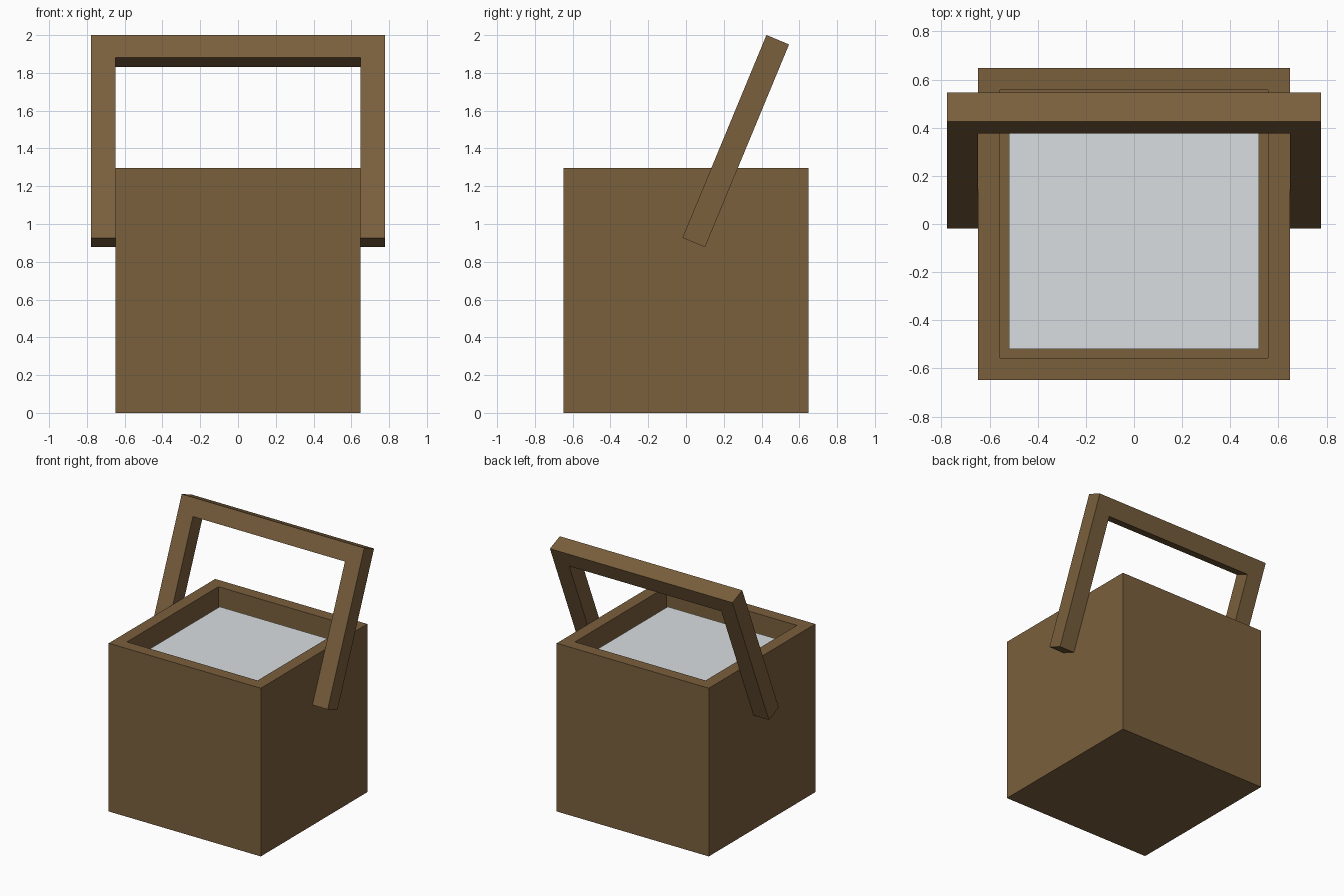
import bpy, bmesh
from math import radians
from mathutils import Matrix, Vector

cube = bpy.data.objects.get("Cube")
if cube:
    bpy.data.objects.remove(cube, do_unlink=True)

U = 0.1296            # wall and handle thickness
HALF = 5 * U          # half width of the bucket
HEIGHT = 10 * U


def make_material(name, color):
    mat = bpy.data.materials.new(name)
    mat.use_nodes = True
    mat.diffuse_color = color
    mat.node_tree.nodes["Principled BSDF"].inputs["Base Color"].default_value = color
    return mat


def make_object(name, bm, mat):
    bmesh.ops.recalc_face_normals(bm, faces=bm.faces)
    mesh = bpy.data.meshes.new(name)
    bm.to_mesh(mesh)
    bm.free()
    mesh.materials.append(mat)
    obj = bpy.data.objects.new(name, mesh)
    bpy.context.collection.objects.link(obj)
    return obj


wood = make_material("brown wood", (0.195, 0.115, 0.047, 1))
pale = make_material("pale grey filling", (0.69, 0.73, 0.75, 1))

# Bucket: a cube with its top inset and pushed down into a cavity
bm = bmesh.new()
bmesh.ops.create_cube(bm, size=HEIGHT, matrix=Matrix.Translation((0, 0, HEIGHT / 2)))
top = max(bm.faces, key=lambda f: f.calc_center_median().z)
bmesh.ops.inset_region(bm, faces=[top], thickness=U)
inner = bmesh.ops.extrude_discrete_faces(bm, faces=[top])["faces"][0]
bmesh.ops.translate(bm, verts=inner.verts, vec=(0, 0, U - HEIGHT))
make_object("bucket", bm, wood)

# Filling: flat surface one wall thickness below the rim
bm = bmesh.new()
bmesh.ops.create_grid(bm, x_segments=1, y_segments=1, size=HALF - U,
                      matrix=Matrix.Translation((0, 0, HEIGHT - U)))
make_object("filling", bm, pale)

# Handle: U-shaped outline extruded to a square bar, tilted back
LENGTH = 1.162
outer, inside = HALF + U, HALF
outline = [(-outer, 0), (-outer, LENGTH), (outer, LENGTH), (outer, 0),
           (inside, 0), (inside, LENGTH - U), (-inside, LENGTH - U), (-inside, 0)]
bm = bmesh.new()
face = bm.faces.new([bm.verts.new((x, -U / 2, z)) for x, z in outline])
side = bmesh.ops.extrude_face_region(bm, geom=[face])["geom"]
bmesh.ops.translate(bm, vec=Vector((0, U, 0)),
                    verts=[v for v in side if isinstance(v, bmesh.types.BMVert)])
handle = make_object("handle", bm, wood)
handle.rotation_euler.x = radians(-22.5)
handle.location = (0, 0.041, 0.902)
